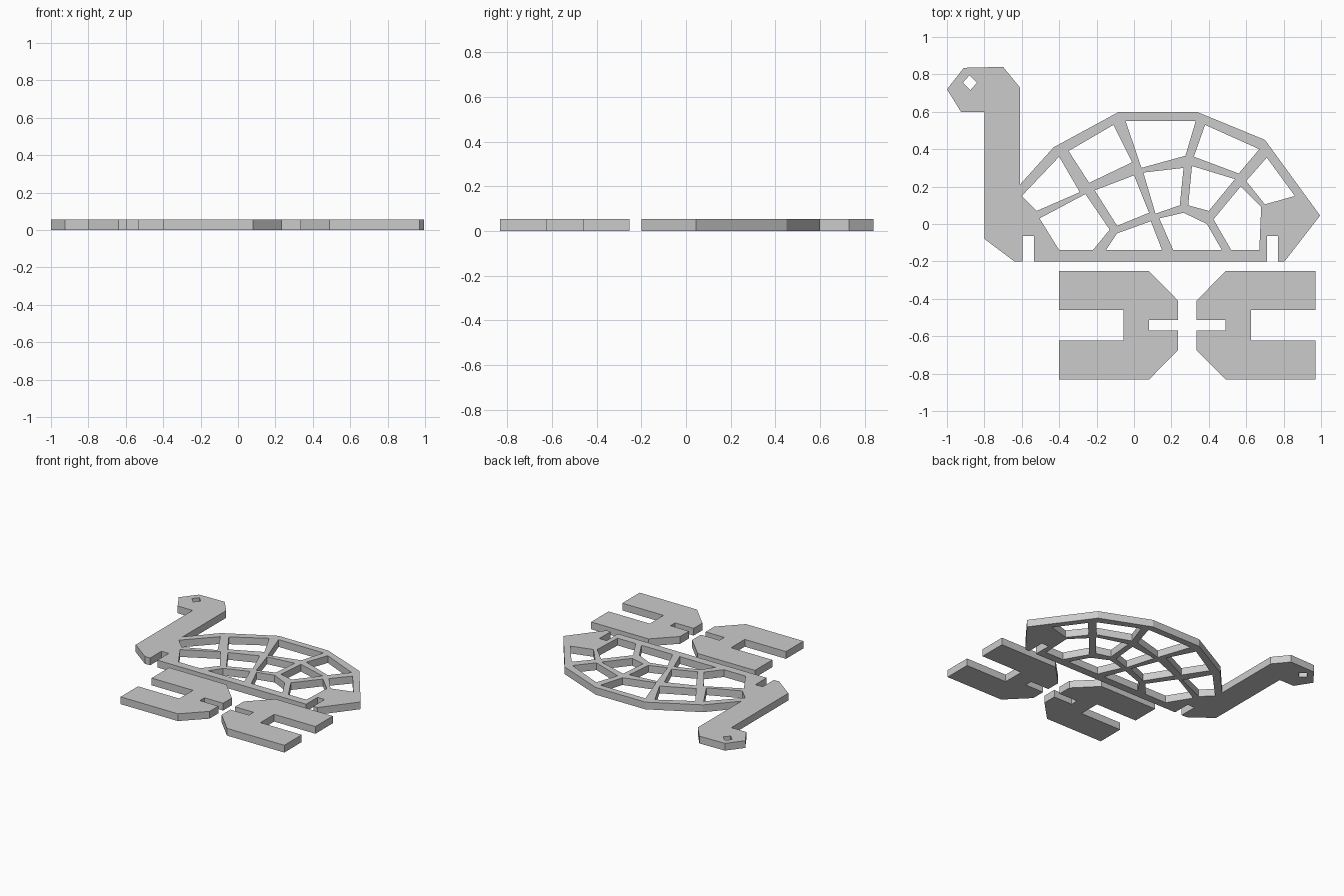
import bpy
import bmesh

THICKNESS = 0.055

default_cube = bpy.data.objects.get("Cube")
if default_cube:
    bpy.data.objects.remove(default_cube, do_unlink=True)

grey = bpy.data.materials.new("plain_grey")
grey.use_nodes = True
grey.diffuse_color = (0.6, 0.6, 0.6, 1)
grey.node_tree.nodes["Principled BSDF"].inputs["Base Color"].default_value = grey.diffuse_color


def cut_plate(name, outline, openings=()):
    """Flat sheet standing on the ground, with the openings cut through it."""
    curve = bpy.data.curves.new(name + "_profile", "CURVE")
    curve.dimensions = "2D"
    curve.fill_mode = "BOTH"
    curve.extrude = THICKNESS / 2
    for loop in (outline, *openings):
        spline = curve.splines.new("POLY")
        spline.points.add(len(loop) - 1)
        for point, (x, y) in zip(spline.points, loop):
            point.co = (x, y, 0, 1)
        spline.use_cyclic_u = True
        spline.use_smooth = False

    # Turn the filled profile into a clean closed mesh
    helper = bpy.data.objects.new(name + "_helper", curve)
    bpy.context.scene.collection.objects.link(helper)
    bpy.context.view_layer.update()
    graph = bpy.context.evaluated_depsgraph_get()
    mesh = bpy.data.meshes.new_from_object(helper.evaluated_get(graph))
    bpy.data.objects.remove(helper, do_unlink=True)
    bpy.data.curves.remove(curve)

    bm = bmesh.new()
    bm.from_mesh(mesh)
    bmesh.ops.translate(bm, verts=bm.verts, vec=(0, 0, THICKNESS / 2))
    bmesh.ops.remove_doubles(bm, verts=bm.verts, dist=0.0005)
    bmesh.ops.recalc_face_normals(bm, faces=bm.faces)
    for face in bm.faces:
        face.smooth = False
    bm.to_mesh(mesh)
    bm.free()
    mesh.materials.clear()
    mesh.materials.append(grey)
    plate = bpy.data.objects.new(name, mesh)
    bpy.context.scene.collection.objects.link(plate)
    return plate


def slot(x_start, x_end):
    """Open notch in the belly edge, listed from right to left."""
    belly, top = -0.2, -0.065
    return [(x_end, belly), (x_end, top), (x_start, top), (x_start, belly)]


# Turtle body: shell arc, tail, slotted belly, neck and head
shell_arc = [(-.61, .21), (-.43, .41), (-.08, .6), (.335, .6), (.7, .45)]
tail = [(.995, .045), (.805, -.2)]
neck = [(-.64, -.2), (-.8, -.08), (-.8, .6)]
head = [(-.925, .6), (-1, .72), (-.91, .835), (-.7, .84), (-.61, .73)]
body_outline = shell_arc + tail + slot(.71, .77) + slot(-.595, -.535) + neck + head

eye_hole = [(-.915, .755), (-.88, .795), (-.84, .755), (-.875, .715)]

# Openings of the shell lattice, in three rings
rim_cells = [
    [(-.4, .36), (-.29, .17), (-.52, .07), (-.6, .15)],
    [(-.35, .39), (-.11, .53), (-.01, .33), (-.24, .22)],
    [(-.045, .55), (.33, .55), (.275, .365), (.04, .3)],
    [(.38, .53), (.67, .4), (.56, .27), (.32, .36)],
    [(.71, .355), (.86, .15), (.7, .105), (.6, .23)],
]
middle_cells = [
    [(-.21, .18), (0, .26), (.08, .06), (-.09, -.01)],
    [(.05, .275), (.265, .3), (.245, .1), (.115, .055)],
    [(.31, .31), (.54, .24), (.4, .07), (.29, .1)],
]
FLOOR = -.14
belly_cells = [
    [(-.505, .03), (-.26, .16), (-.13, -.03), (-.22, FLOOR), (-.4, FLOOR)],
    [(-.09, -.05), (.09, .015), (.15, FLOOR), (-.15, FLOOR)],
    [(.135, .03), (.265, .06), (.39, 0), (.47, FLOOR), (.21, FLOOR)],
    [(.57, .2), (.68, .09), (.67, FLOOR), (.52, FLOOR), (.425, .025)],
]
cut_plate("turtle_body", body_outline,
          [eye_hole] + rim_cells + middle_cells + belly_cells)

# Leg pieces: half profile from foot to slot, mirrored front to back
LEG_Y, LEG_GAP_X = -.542, .285
half_leg = [(.34, .082), (.685, .082), (.685, .29), (.205, .29),
            (.05, .133), (.05, .028), (.205, .028)]
# The foot opening is deepest at the first inner corner
half_leg = [(.34, .082), (.685, .082), (.685, .29), (.205, .29),
            (.05, .133), (.05, .028), (.205, .028)]
leg_loop = half_leg + [(x, -y) for x, y in reversed(half_leg)]
for name, side in (("right_leg_piece", -1), ("left_leg_piece", 1)):
    cut_plate(name, [(LEG_GAP_X + side * x, LEG_Y + y) for x, y in leg_loop])
